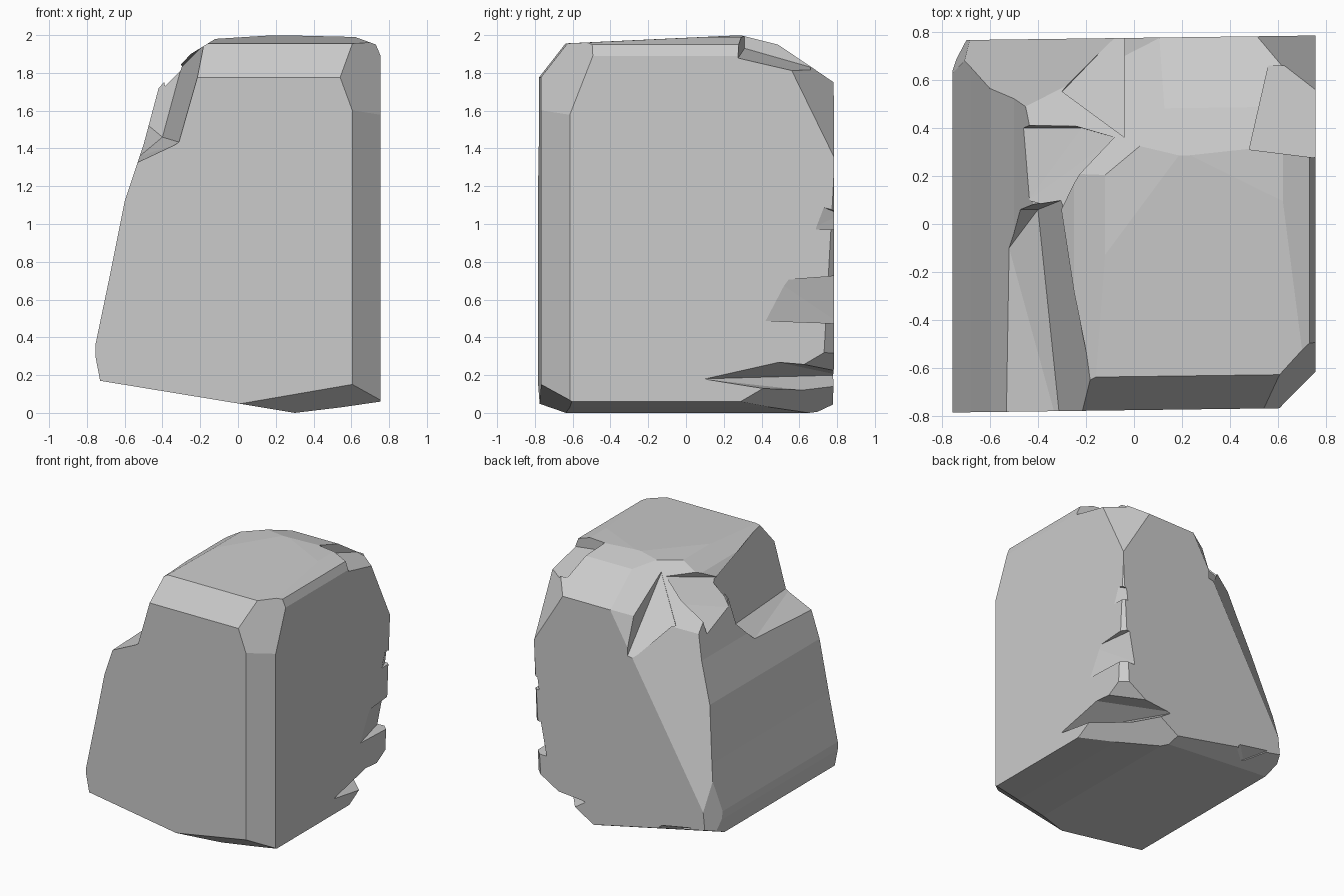
import bpy, bmesh
from mathutils import Vector

if "Cube" in bpy.data.objects:
    bpy.data.objects.remove(bpy.data.objects["Cube"])

CENTRE = Vector((0, 0, 1))


def plane_cut(bm, a, b, c):
    """Slice away everything beyond the plane through three points."""
    a, b, c = Vector(a), Vector(b), Vector(c)
    n = (b - a).cross(c - a).normalized()
    if n.dot(a - CENTRE) < 0:
        n = -n
    geom = bm.verts[:] + bm.edges[:] + bm.faces[:]
    bmesh.ops.bisect_plane(bm, geom=geom, dist=1e-5, plane_co=a, plane_no=n, clear_outer=True)
    bmesh.ops.holes_fill(bm, edges=[e for e in bm.edges if e.is_boundary], sides=0)


def new_object(name, bm):
    bmesh.ops.recalc_face_normals(bm, faces=bm.faces[:])
    me = bpy.data.meshes.new(name)
    bm.to_mesh(me)
    bm.free()
    ob = bpy.data.objects.new(name, me)
    bpy.context.collection.objects.link(ob)
    return ob


def gouge(target, floor, out):
    """Chip a hull-shaped piece off: floor points swept outwards."""
    bm = bmesh.new()
    out = Vector(out)
    for p in floor:
        bm.verts.new(p)
        bm.verts.new(Vector(p) + out)
    res = bmesh.ops.convex_hull(bm, input=bm.verts[:])
    junk = {g for g in res["geom_interior"] + res["geom_unused"] if isinstance(g, bmesh.types.BMVert)}
    bmesh.ops.delete(bm, geom=list(junk), context='VERTS')
    cutter = new_object("chip_cutter", bm)
    cutter.hide_render = True
    mod = target.modifiers.new("chip", 'BOOLEAN')
    mod.operation, mod.solver, mod.object = 'DIFFERENCE', 'EXACT', cutter
    bpy.context.view_layer.objects.active = target
    bpy.ops.object.modifier_apply(modifier=mod.name)
    bpy.data.objects.remove(cutter)


# Block: front silhouette extruded along y
profile = [(.755, .06), (.755, 1.89), (.73, 1.95), (.62, 1.99), (.2, 2.0), (-.12, 1.98),
           (-.25, 1.9), (-.42, 1.72), (-.5, 1.42), (-.6, 1.12), (-.68, .72), (-.755, .36),
           (-.755, .3), (-.73, .17), (0, .05), (.3, 0), (.55, .03)]
bm = bmesh.new()
face = bm.faces.new([bm.verts.new((x, -.775, z)) for x, z in profile])
ext = bmesh.ops.extrude_face_region(bm, geom=[face])
bmesh.ops.translate(bm, vec=(0, 1.55, 0),
                    verts=[v for v in ext["geom"] if isinstance(v, bmesh.types.BMVert)])
bmesh.ops.recalc_face_normals(bm, faces=bm.faces[:])

# Weathered edges and corners
for tri in [
    ((.6, -.78, 0), (.75, -.63, 0), (.6, -.78, 2)),             # front right edge
    ((0, -.66, 1.955), (.5, -.66, 1.955), (0, .3, 2.0)),        # sloping top
    ((0, -.78, 1.77), (.5, -.78, 1.77), (0, -.64, 1.95)),       # front top edge
    ((.59, -.78, 1.63), (.75, -.61, 1.63), (.75, -.52, 1.86)),  # front right top corner
    ((0, -.78, .05), (.58, -.78, .15), (.3, -.64, 0)),          # front bottom edge
    ((.1, .77, 1.75), (-.7, .76, .4), (-.56, .5, 1.4)),         # back left corner
    ((.1, .77, 1.75), (-.45, .5, 1.6), (-.1, .35, 1.9)),        # back left shoulder
    ((.43, .775, 1.75), (.1, .775, 1.75), (.3, .48, 1.95)),     # back top edge
    ((0, .48, 1.95), (.5, .48, 1.95), (.3, .28, 2.0)),
    ((.75, .78, 1.35), (.75, .56, 1.8), (.5, .78, 1.76)),       # back right top corner
    ((.755, .72, .3), (.70, .775, .3), (.75, .775, 1.2)),       # back right edge
    ((.75, .25, .04), (.25, .75, .03), (.75, .66, .28)),        # back right bottom corner
    ((-.73, .7, .3), (-.69, .78, .3), (-.72, .7, .4)),          # back left edge
    ((-.7, .78, .25), (0, .78, .1), (-.5, .6, .13)),            # back bottom edge
]:
    plane_cut(bm, *tri)
for v in bm.verts:
    v.co.y += .013 * v.co.x
rock = new_object("rock", bm)

# Chips: left shoulder ledge, back crack, shoulder scoop, top right ledge
gouge(rock, [(-.62, -.9, 1.28), (-.3, -.9, 1.43), (-.14, -.9, 1.99),
             (-.52, -.1, 1.36), (-.4, .06, 1.46), (-.3, .1, 1.83)], (-.6, 0, .5))
gouge(rock, [(-.04, .36, 1.92), (-.04, .7, 1.6), (-.3, .55, 1.64), (-.04, .82, 1.38)], (0, .1, .6))
gouge(rock, [(-.3, .06, 1.84), (-.08, .36, 1.9), (-.22, .4, 1.74), (-.46, .4, 1.57),
             (-.44, .1, 1.66)], (-.3, .1, .5))
gouge(rock, [(.48, .31, 1.93), (.8, .27, 1.87), (.8, .66, 1.78), (.56, .66, 1.83)], (0, 0, .5))

# Chips down the back right edge
gouge(rock, [(.77, .37, .49), (.64, .82, .47), (.77, .48, .7), (.69, .82, .73)], (.5, .4, 0))
gouge(rock, [(.77, .65, .97), (.77, .7, 1.1), (.71, .82, 1.05), (.7, .82, .97)], (.5, .5, 0))
gouge(rock, [(.77, .08, .18), (.77, .48, .27), (.77, .72, .25), (.74, .6, .1),
             (.3, .81, .2), (.45, .81, .1)], (.5, .5, 0))

# Small dent under the back left edge
gouge(rock, [(-.62, .8, .26), (-.3, .8, .2), (-.45, .66, .16), (-.35, .68, .1)], (0, .4, -.4))
